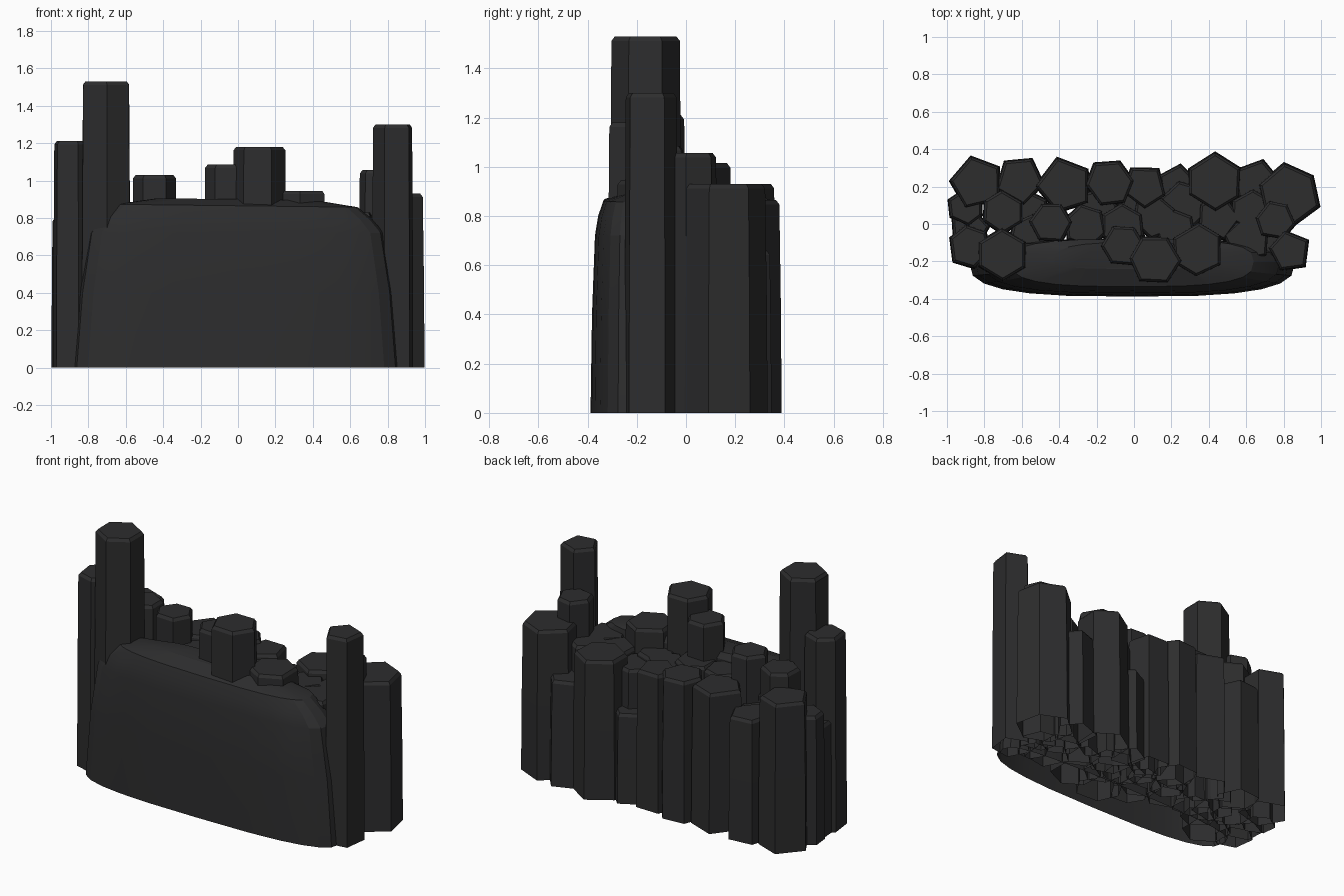
import bpy, bmesh, random
from math import cos, sin, radians, pi

if "Cube" in bpy.data.objects:
    bpy.data.objects.remove(bpy.data.objects["Cube"])

random.seed(4)
mat = bpy.data.materials.new("basalt")
mat.diffuse_color = (0.026, 0.026, 0.027, 1)
mat.use_nodes = True
mat.node_tree.nodes["Principled BSDF"].inputs["Base Color"].default_value = mat.diffuse_color


def loft(name, rings):
    """Shell through a stack of equal-length point rings, capped on top, open below."""
    bm = bmesh.new()
    vs = [[bm.verts.new(p) for p in r] for r in rings]
    n = len(vs[0])
    for a, b in zip(vs, vs[1:]):
        for i in range(n):
            j = (i + 1) % n
            bm.faces.new((a[i], a[j], b[j], b[i]))
    bm.faces.new(vs[-1])
    me = bpy.data.meshes.new(name)
    bm.to_mesh(me)
    bm.free()
    me.materials.append(mat)
    ob = bpy.data.objects.new(name, me)
    bpy.context.collection.objects.link(ob)
    return ob


def column(name, x, y, r, h, n, rot):
    """Polygonal basalt column, slightly tapered, with a chamfered top."""
    shape = [(radians(rot + 360 * i / n + random.uniform(-4, 4)),
              random.uniform(0.97, 1.04)) for i in range(n)]
    rings = []
    for z, s in ((0, r * 1.06), (h * 0.5, r * 1.04), (h - 0.018, r), (h, r - 0.014)):
        rings.append([(x + s * k * cos(a), y + s * k * sin(a), z) for a, k in shape])
    loft(name, rings)


# Columns by row: x, y, radius, height, sides, rotation
back_row = [
    (-.84, .22, .145, .93, 5, 105), (-.61, .235, .13, .77, 5, 60),
    (-.37, .205, .15, .87, 5, 107), (-.13, .22, .128, .88, 6, 65),
    (.055, .20, .12, .86, 5, 125), (.23, .215, .105, .56, 5, 80),
    (.43, .225, .153, .865, 6, 90), (.65, .225, .12, .66, 5, 75),
    (.83, .155, .163, .93, 6, 100)]
middle_row = [
    (-.90, .09, .10, .80, 6, 95), (-.88, -.02, .105, .70, 5, 150),
    (-.70, .065, .115, 1.015, 6, 90), (-.445, .005, .113, 1.03, 6, 118),
    (-.26, -.01, .115, .86, 6, 100), (-.06, -.01, .12, .86, 6, 90),
    (.11, .04, .12, .83, 6, 80), (.27, .10, .135, .80, 6, 100),
    (.45, .03, .12, .83, 5, 70), (.63, .07, .115, .83, 6, 90),
    (.755, .02, .107, 1.055, 6, 110), (-.57, .06, .125, .74, 5, 30),
    (-.56, -.06, .11, .80, 6, 20), (.22, -.03, .11, .83, 6, 40),
    (-.20, .08, .11, .74, 6, 10), (.01, .09, .09, .74, 6, 10)]
front_row = [
    (-.88, -.12, .115, 1.21, 6, 100), (-.705, -.165, .135, 1.53, 6, 90),
    (-.06, -.115, .114, 1.085, 6, 118), (.11, -.19, .138, 1.18, 6, 118),
    (.34, -.14, .14, .945, 6, 90), (.61, -.08, .13, .83, 5, 100),
    (.83, -.145, .112, 1.30, 5, 103), (.71, -.10, .09, .76, 6, 0)]
for label, row in (("back", back_row), ("middle", middle_row), ("front", front_row)):
    for i, c in enumerate(row):
        column(f"{label}_column_{i + 1}", *c)

# Rounded rock face in front: z, half width, front y, back y
levels = [(0, .872, -.388, -.08), (.40, .84, -.382, -.08), (.72, .79, -.370, -.08),
          (.80, .73, -.357, -.08), (.865, .65, -.335, -.08), (.90, .42, -.24, -.10)]
N, mid = 24, -.20
rings = []
for z, w, yf, yb in levels:
    ring = []
    for i in range(N):
        c, s = cos(2 * pi * i / N), sin(2 * pi * i / N)
        px = w * abs(c) ** 0.67 * (1 if c > 0 else -1)
        py = mid + abs(s) ** 0.67 * ((yb - mid) if s > 0 else (yf - mid))
        ring.append((px - .01, py, z - (0.012 * px if z > .75 else 0)))
    rings.append(ring)
rock = loft("front_rock", rings)
bpy.context.view_layer.objects.active = rock
rock.select_set(True)
bpy.ops.object.shade_smooth_by_angle(angle=radians(18))
